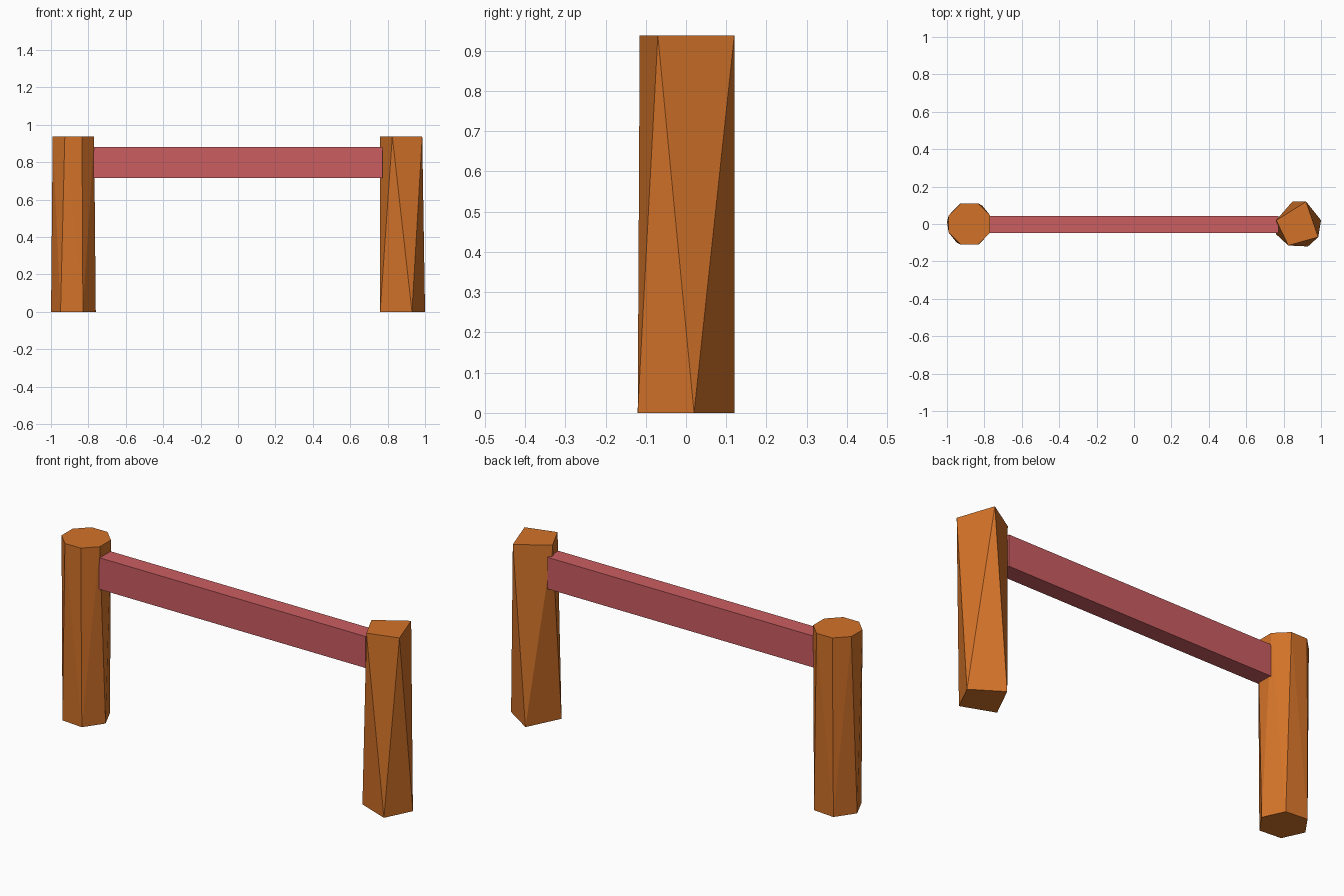
import bpy, bmesh
from math import radians, cos, sin

if "Cube" in bpy.data.objects:
    bpy.data.objects.remove(bpy.data.objects["Cube"])


def material(name, color):
    m = bpy.data.materials.new(name)
    m.diffuse_color = color
    m.use_nodes = True
    m.node_tree.nodes["Principled BSDF"].inputs["Base Color"].default_value = m.diffuse_color
    return m


def ring(cx, r, sides, start):
    angles = [radians(start + 360 * i / sides) for i in range(sides)]
    return [(cx + r * cos(a), r * sin(a)) for a in angles]


def hull(name, bottom, top, z0, z1, mat):
    """Faceted solid wrapped around a bottom and a top outline."""
    bm = bmesh.new()
    for outline, z in ((bottom, z0), (top, z1)):
        for x, y in outline:
            bm.verts.new((x, y, z))
    bmesh.ops.convex_hull(bm, input=bm.verts[:])
    bmesh.ops.dissolve_limit(bm, angle_limit=radians(0.5),
                             verts=bm.verts[:], edges=bm.edges[:])
    bmesh.ops.recalc_face_normals(bm, faces=bm.faces[:])
    mesh = bpy.data.meshes.new(name)
    bm.to_mesh(mesh)
    bm.free()
    mesh.materials.append(mat)
    obj = bpy.data.objects.new(name, mesh)
    bpy.context.collection.objects.link(obj)
    return obj


wood = material("orange_wood", (0.65, 0.17, 0.022, 1))
red = material("red_paint", (0.6, 0.11, 0.12, 1))

# Left post: six-sided foot blending to an eight-sided top
hull("left_post", ring(-0.88, 0.12, 6, -5), ring(-0.88, 0.12, 8, 22.5), 0, 0.938, wood)

# Right post: roughly hewn, four-sided foot twisted against a four-sided top
hull("right_post",
     [(0.93, -0.12), (1.0, 0.02), (0.847, 0.12), (0.76, -0.055)],
     [(0.825, -0.115), (0.985, -0.07), (0.92, 0.12), (0.76, 0.02)],
     0, 0.938, wood)

# Crossbar running between the posts
bar = [(-0.778, -0.047), (0.773, -0.047), (0.773, 0.043), (-0.778, 0.043)]
hull("crossbar", bar, bar, 0.715, 0.88, red)
